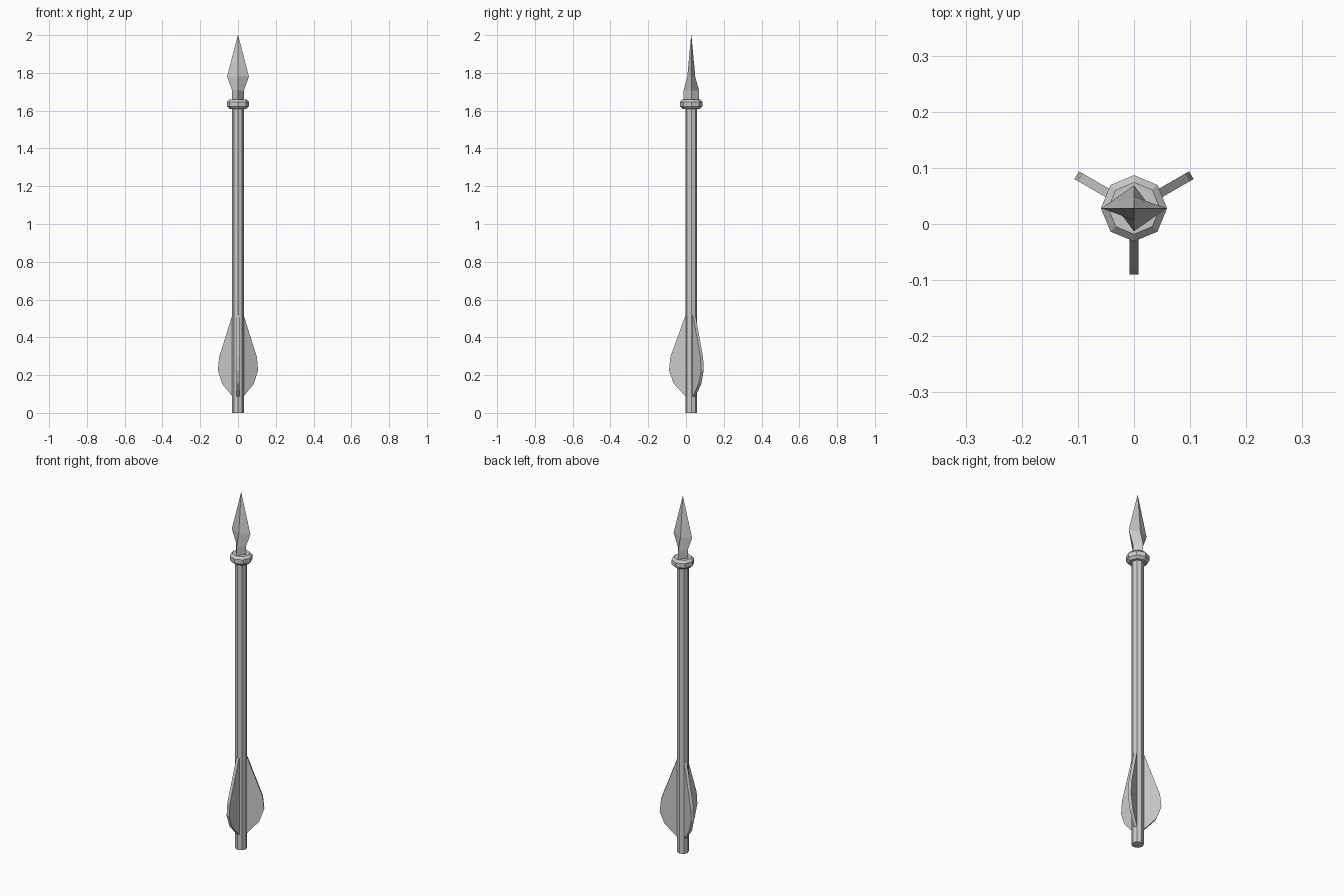
import bpy
import math
from mathutils import Matrix

if "Cube" in bpy.data.objects:
    bpy.data.objects.remove(bpy.data.objects["Cube"])

CY = 0.028  # y of the shaft axis


def make_object(name, verts, faces):
    mesh = bpy.data.meshes.new(name)
    mesh.from_pydata(verts, [], faces)
    mesh.update()
    obj = bpy.data.objects.new(name, mesh)
    bpy.context.collection.objects.link(obj)
    return obj


def loft(name, rings, sides):
    """Stack rings of (x radius, y radius, z) into a closed faceted solid."""
    verts = []
    for rx, ry, z in rings:
        for i in range(sides):
            a = 2 * math.pi * i / sides
            verts.append((rx * math.cos(a), CY + ry * math.sin(a), z))
    faces = [tuple(reversed(range(sides)))]
    for k in range(len(rings) - 1):
        for i in range(sides):
            a, b = k * sides + i, k * sides + (i + 1) % sides
            faces.append((a, b, b + sides, a + sides))
    last = (len(rings) - 1) * sides
    faces.append(tuple(range(last, last + sides)))
    return make_object(name, verts, faces)


# Octagonal shaft and collar
loft("shaft", [(0.031, 0.031, 0.0), (0.031, 0.031, 1.63)], 8)
loft("collar", [(0.046, 0.046, 1.61), (0.059, 0.059, 1.623),
                (0.059, 0.059, 1.647), (0.046, 0.046, 1.66)], 8)

# Diamond-section spear head
loft("head", [(0.031, 0.041, 1.65), (0.031, 0.041, 1.707),
              (0.058, 0.021, 1.78), (0.0008, 0.0008, 2.0)], 4)

# Three fletching fins: (radius, z) outline with thickness, spun round the shaft
outline = [(0.02, 0.088), (0.031, 0.088), (0.093, 0.155), (0.118, 0.225),
           (0.111, 0.295), (0.031, 0.515), (0.02, 0.515)]
n = len(outline)
fin_verts = [(r, s * 0.008, z) for s in (-1, 1) for r, z in outline]
fin_faces = [tuple(range(n)), tuple(reversed(range(n, 2 * n)))]
fin_faces += [((i + 1) % n, i, i + n, (i + 1) % n + n) for i in range(n)]
for k in range(3):
    fin = make_object(f"fin_{k + 1}", fin_verts, fin_faces)
    fin.matrix_world = (Matrix.Translation((0, CY, 0))
                        @ Matrix.Rotation(math.radians(-90 + 120 * k), 4, 'Z'))
